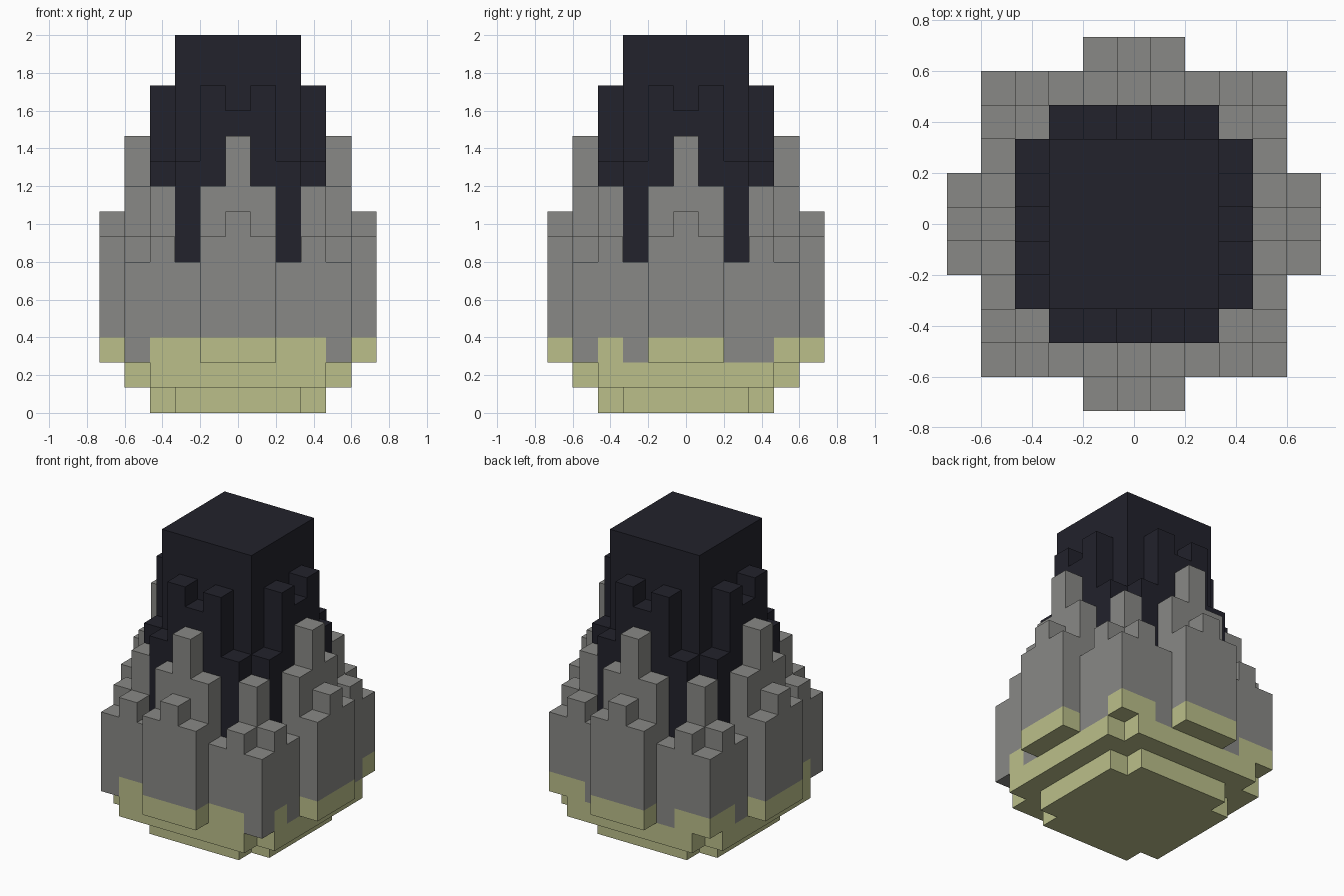
import bpy, bmesh
from mathutils import Vector

cube = bpy.data.objects.get("Cube")
if cube:
    bpy.data.objects.remove(cube, do_unlink=True)

UNIT = 2 / 15


def make_material(name, color):
    mat = bpy.data.materials.new(name)
    mat.use_nodes = True
    mat.diffuse_color = color
    mat.node_tree.nodes["Principled BSDF"].inputs["Base Color"].default_value = color
    return mat


# Column tops by ring: index is the distance from the middle of that side
TOPS = {3: [12, 13, 10, 9], 4: [11, 9, 6, 7, 6], 5: [8, 7]}
# Shell cells that stay grey inside the pale band
GREY_NOTCHES = {(-4, -4), (4, -4), (4, -2), (4, 2), (4, 3),
                (2, 4), (-2, 4), (-4, 2), (-4, -2)}


def column(x, y):
    """Bottom and top of the block column at a grid cell."""
    ring, side = max(abs(x), abs(y)), min(abs(x), abs(y))
    if ring <= 2:
        return 0, 15
    if side >= len(TOPS[ring]):
        return 0, 0
    bottom = ring - 3 + (side == ring)
    return bottom, TOPS[ring][side]


def part_of(x, y, z):
    ring, side = max(abs(x), abs(y)), min(abs(x), abs(y))
    if z < 3 and not (z == 2 and (x, y) in GREY_NOTCHES):
        return "pale_base"
    return "dark_core" if ring <= 2 or (ring == 3 and side <= 2) else "grey_shell"


# Fill the block grid
blocks = {}
for x in range(-5, 6):
    for y in range(-5, 6):
        for z in range(*column(x, y)):
            blocks[x, y, z] = part_of(x, y, z)


def build_part(name, mat):
    """Make the exposed block faces of one part."""
    bm = bmesh.new()
    for cell, part in blocks.items():
        if part != name:
            continue
        centre = Vector(cell) + Vector((0, 0, 0.5))
        for axis in range(3):
            for sign in (-1, 1):
                normal = Vector((0, 0, 0))
                normal[axis] = sign
                if tuple(int(c + n) for c, n in zip(cell, normal)) in blocks:
                    continue
                u = Vector((0, 0, 0))
                u[(axis + 1) % 3] = 0.5
                v = normal.cross(u)
                mid = centre + normal / 2
                corners = (mid - u - v, mid + u - v, mid + u + v, mid - u + v)
                bm.faces.new([bm.verts.new(c * UNIT) for c in corners])
    bmesh.ops.remove_doubles(bm, verts=bm.verts, dist=0.001)
    mesh = bpy.data.meshes.new(name)
    bm.to_mesh(mesh)
    bm.free()
    mesh.materials.append(mat)
    bpy.context.collection.objects.link(bpy.data.objects.new(name, mesh))


# Dark middle, grey stepped shell, pale underside
build_part("dark_core", make_material("near_black", (0.016, 0.016, 0.025, 1)))
build_part("grey_shell", make_material("stone_grey", (0.25, 0.25, 0.238, 1)))
build_part("pale_base", make_material("pale_olive", (0.497, 0.521, 0.254, 1)))
